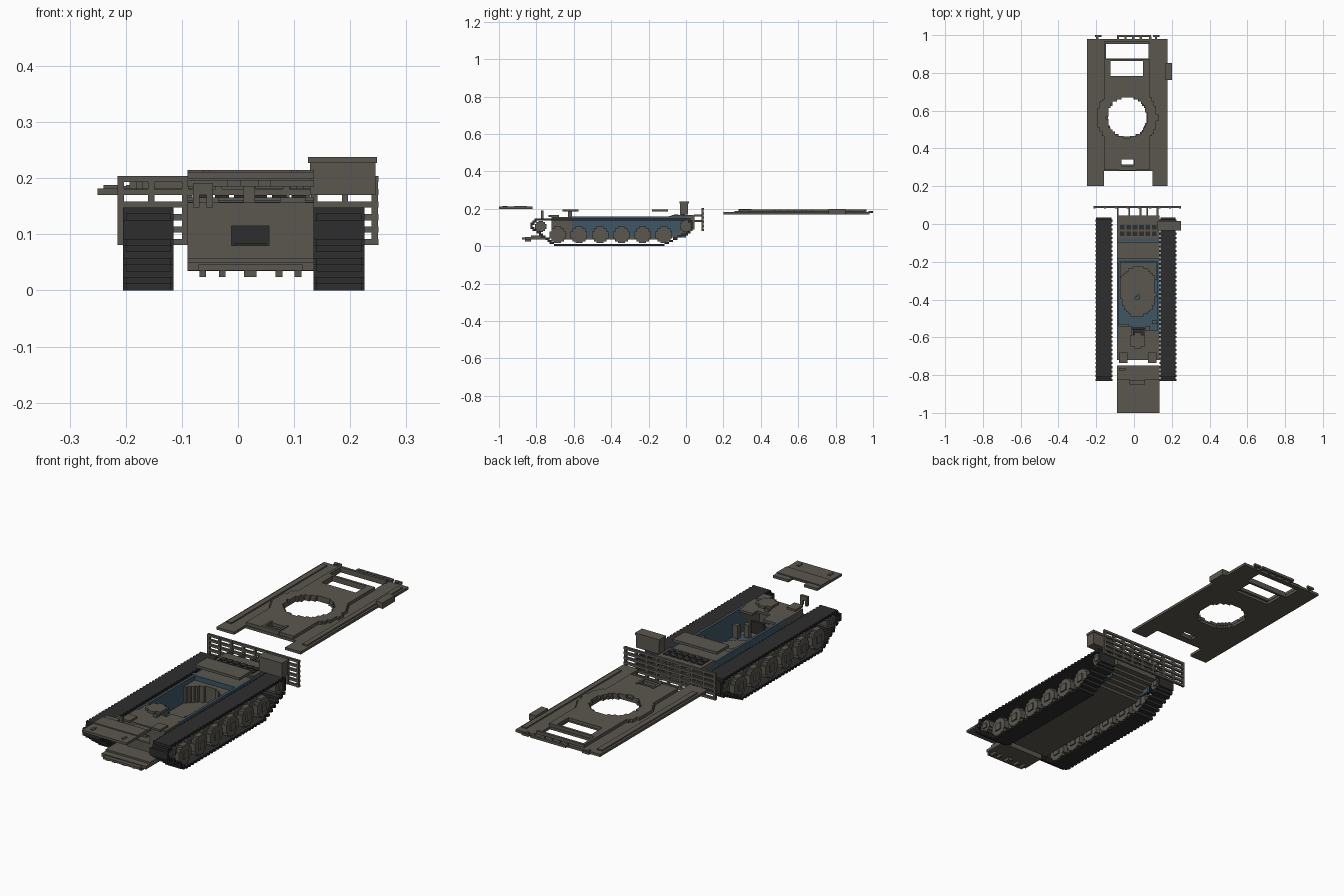
import bpy, bmesh, math

if "Cube" in bpy.data.objects:
    bpy.data.objects.remove(bpy.data.objects["Cube"], do_unlink=True)

V = 0.0114  # block size used for all stepped shapes


def material(name, rgb):
    m = bpy.data.materials.new(name)
    m.use_nodes = True
    m.diffuse_color = (*rgb, 1)
    bsdf = m.node_tree.nodes["Principled BSDF"]
    bsdf.inputs["Base Color"].default_value = (*rgb, 1)
    bsdf.inputs["Roughness"].default_value = 0.9
    return m


GREY = material("warm grey armour", (0.105, 0.096, 0.08))
DARK = material("dark rubber", (0.027, 0.027, 0.027))
BLUE = material("steel blue", (0.05, 0.092, 0.13))


def boxes(name, mat, items):
    """One object made of boxes given as (x0, x1, y0, y1, z0, z1)."""
    bm = bmesh.new()
    for x0, x1, y0, y1, z0, z1 in items:
        vs = bmesh.ops.create_cube(bm, size=1)["verts"]
        for v in vs:
            v.co.x = x1 if v.co.x > 0 else x0
            v.co.y = y1 if v.co.y > 0 else y0
            v.co.z = z1 if v.co.z > 0 else z0
    me = bpy.data.meshes.new(name)
    bm.to_mesh(me)
    bm.free()
    me.materials.append(mat)
    ob = bpy.data.objects.new(name, me)
    bpy.context.collection.objects.link(ob)
    return ob


def stepped_plate(name, mat, x0, x1, y0, y1, z0, z1, solid):
    """Plate of blocks wherever solid(x, y) holds, merged into runs along y."""
    nx, ny = round((x1 - x0) / V), round((y1 - y0) / V)
    sx, sy = (x1 - x0) / nx, (y1 - y0) / ny
    items = []
    for i in range(nx):
        start = None
        for j in range(ny + 1):
            on = j < ny and solid(x0 + (i + .5) * sx, y0 + (j + .5) * sy)
            if on and start is None:
                start = j
            elif not on and start is not None:
                items.append((x0 + i * sx, x0 + (i + 1) * sx,
                              y0 + start * sy, y0 + j * sy, z0, z1))
                start = None
    return boxes(name, mat, items)


def inside(x, y, r):
    return r[0] < x < r[1] and r[2] < y < r[3]


def wheel(name, x0, x1, y, z, r):
    """Blocky disc with a raised hub on both faces."""
    items = []
    for a, b in ((1, .42), (.78, .78), (.42, 1)):
        items.append((x0, x1, y - r * a, y + r * a, z - r * b, z + r * b))
    h = r * .38
    items.append((x0 - .006, x1 + .006, y - h, y + h, z - h, z + h))
    boxes(name, GREY, items)


# ---- running gear ----
PATH = [(-.795, .142), (-.824, .12), (-.824, .10), (-.70, .006), (-.125, .006),
        (.034, .085), (.034, .12), (.012, .142), (-.795, .142)]


def belt_cells():
    cells = []
    for (ya, za), (yb, zb) in zip(PATH, PATH[1:]):
        n = max(1, round(math.hypot(yb - ya, zb - za) / V * 3))
        for k in range(n):
            t = k / n
            c = (math.floor((ya + (yb - ya) * t) / V), math.floor((za + (zb - za) * t) / V))
            if c not in cells:
                cells.append(c)
    return cells


CELLS = belt_cells()
for side, x0, x1 in (("right", -.205, -.115), ("left", .135, .225)):
    belt = []
    for j, k in CELLS:
        inset = 0 if j % 2 else .005
        belt.append((x0 + inset, x1 - inset, j * V, (j + 1) * V, k * V, (k + 1) * V))
    boxes(side + "_track", DARK, belt)
    for i in range(6):
        y = -.686 + i * .1136
        wheel(f"{side}_road_wheel_{i + 1}", x0 + .012, x0 + .036, y, .06, .044)
        wheel(f"{side}_road_wheel_inner_{i + 1}", x1 - .036, x1 - .012, y, .06, .044)
    wheel(side + "_idler", x0 + .012, x1 - .012, -.777, .105, .03)
    wheel(side + "_sprocket", x0 + .012, x1 - .012, .0, .108, .032)

# ---- hull tub ----
L, R = -.09, .135
floor = [(L, R, -.72, -.11, .035, .046)]
for i in range(6):  # rear underside climbing in steps
    y = -.11 + i * .025
    floor.append((L, R, y, y + .028, .035 + i * .011, .05 + i * .011))
boxes("hull_floor", GREY, floor)
boxes("hull_walls", BLUE, [(x, x + V, -.61, .0, .046, .158) for x in (L, R - V)]
      + [(L, R, -.2, -.19, .046, .158), (L + V, R - V, -.56, -.2, .046, .05)])
boxes("hull_nose_walls", GREY, [(x, x + V, -.72, -.61, .046, .15) for x in (L, R - V)])
boxes("hull_nose_plate", GREY, [
    (L, R, -.72, -.709, .046, .08), (L, R, -.72, -.709, .115, .15),
    (L, -.012, -.72, -.709, .08, .115), (.055, R, -.72, -.709, .08, .115)])
boxes("hull_rear_plate", GREY, [(L, R, .034, .046, .09, .165)])
boxes("hull_rear_cheeks", GREY, [(x, x + V, -.0, .04, .09, .16) for x in (L, R - V)])

# ---- driver's compartment ----
stepped_plate("bow_deck", GREY, L, R, -.72, -.54, .146, .157,
              lambda x, y: not inside(x, y, (-.01, .055, -.6, -.53))
              and not inside(x, y, (.06, .125, -.565, -.52)))
stepped_plate("driver_hatch", GREY, -.03, .07, -.66, -.575, .185, .197,
              lambda x, y: math.hypot(x - .02, y + .617) < .042)
boxes("driver_hatch_stem", GREY, [(.01, .03, -.63, -.61, .157, .185)])
boxes("driver_seat", DARK, [(-.005, .05, -.6, -.55, .075, .085), (-.012, .055, -.56, -.548, .075, .13)])
boxes("driver_lockers", GREY, [(L + V, -.03, -.62, -.53, .046, .13),
                               (.06, .085, -.56, -.54, .05, .11), (.095, .12, -.53, -.51, .05, .11)])
boxes("bow_hooks", GREY, [(x, x + .045, -.735, -.68, .157, .166) for x in (-.08, .075)])

# ---- turret basket ----


def basket(x, y, s=1.0):
    if y > -.36:
        return abs(x - .022) < .092 * s and y < -.36 + .15 * s
    return ((x - .022) / (.095 * s)) ** 2 + ((y + .36) / (.132 * s)) ** 2 < 1


stepped_plate("basket_floor", GREY, -.075, .12, -.5, -.205, .052, .066,
              lambda x, y: basket(x, y) and math.hypot(x - .022, y + .39) > .012)
stepped_plate("basket_rear_rim", GREY, -.075, .12, -.33, -.205, .066, .14,
              lambda x, y: abs(x - .022) < .095
              and math.hypot(x - .022, (y + .33) * 1.0) > .1)

# ---- engine bay ----
boxes("engine_deck", GREY, [(L + V, R - V, -.19, -.09, .14, .158), (L, R, -.078, .04, .15, .166)])
boxes("engine_deck_seam", BLUE, [(L, R, -.09, -.078, .145, .16)])
boxes("engine_cover", GREY, [(L, R, -.182, -.095, .185, .197)])
grilles = []
for i in range(6):
    for j in range(2):
        x, y = -.075 + i * .034, -.064 + j * .034
        grilles.append((x, x + .025, y, y + .025, .164, .17))
boxes("engine_grilles", DARK, grilles)
boxes("stowage_box", GREY, [(.128, .245, -.032, .012, .17, .228), (.125, .248, -.035, .015, .227, .238)])

# ---- rear slat screen ----
slats = [(-.215, .25, .085, .095, z, z + .011) for z in (.081, .103, .125, .148, .17, .193)]
slats += [(x, x + V, .083, .094, .081, .204)
          for x in (-.215, -.16, -.1, -.04, .02, .08, .13, .185, .238)]
boxes("slat_screen", GREY, slats)
boxes("slat_brackets", GREY, [(x, x + .009, .044, .086, z, z + .012)
                              for x in (L, -.03, .03, .065, .12) for z in (.128, .158)])

# ---- detached bow plates ----
stepped_plate("upper_bow_plate", GREY, L, R, -1, -.822, .2, .211,
              lambda x, y: not inside(x, y, (-.02, .055, -.85, -.8)))
boxes("upper_bow_plate_ridge", GREY, [(L, R, -.92, -.85, .21, .215), (-.062, -.05, -.98, -.955, .21, .215),
                                      (.095, .107, -.98, -.955, .21, .215)])
boxes("lower_bow_plate", GREY, [(L, R, -.86, -.75, .036, .05), (L, R, -.83, -.75, .05, .058),
                                (-.07, .115, -.878, -.86, .036, .046)])
boxes("lower_bow_lugs", GREY, [(x - w, x + w, -.86, -.83, .024, .037)
                               for x, w in ((-.063, .006), (-.028, .006), (.022, .011),
                                            (.073, .006), (.107, .006))])
boxes("headlamp_bracket", GREY, [(-.08, -.045, -.775, -.763, .17, .192),
                                 (-.08, -.069, -.775, -.763, .148, .17),
                                 (-.056, -.045, -.775, -.763, .148, .17)])

# ---- detached deck ----
CX, CY = -.036, .565
HOLES = [(-.13, .053, .778, .86), (-.148, .08, .873, .958),
         (-.16, .1, .1, .282), (-.07, .0, .31, .345)]


def deck(x, y):
    return math.hypot(x - CX, y - CY) > .106 and not any(inside(x, y, h) for h in HOLES)


def raised(x, y):
    d = math.hypot(x - CX, y - CY)
    return deck(x, y) and (abs(x - CX) < .122 or d < .16)


stepped_plate("deck_base", GREY, -.25, .178, .2, .98, .17, .182, deck)
stepped_plate("deck_top", GREY, -.205, .14, .285, .965, .182, .196, raised)
boxes("deck_edge_strips", GREY, [(-.24, -.215, .26, .95, .182, .188), (.145, .168, .26, .95, .182, .188)])
boxes("deck_side_locker", GREY, [(.166, .2, .762, .852, .17, .198)])
boxes("deck_tail_rail", GREY, [(-.09, .09, .99, 1.0, .176, .188), (-.207, -.172, .99, 1.0, .176, .186),
                               (.1, .135, .99, 1.0, .176, .186)]
      + [(x, x + V, .975, .992, .176, .188) for x in (-.2, -.09, -.05, -.01, .03, .08, .11)])
boxes("deck_front_lip", GREY, [(-.08, .01, .282, .294, .182, .2), (-.08, -.07, .29, .35, .182, .2),
                               (0, .01, .29, .35, .182, .2)])
